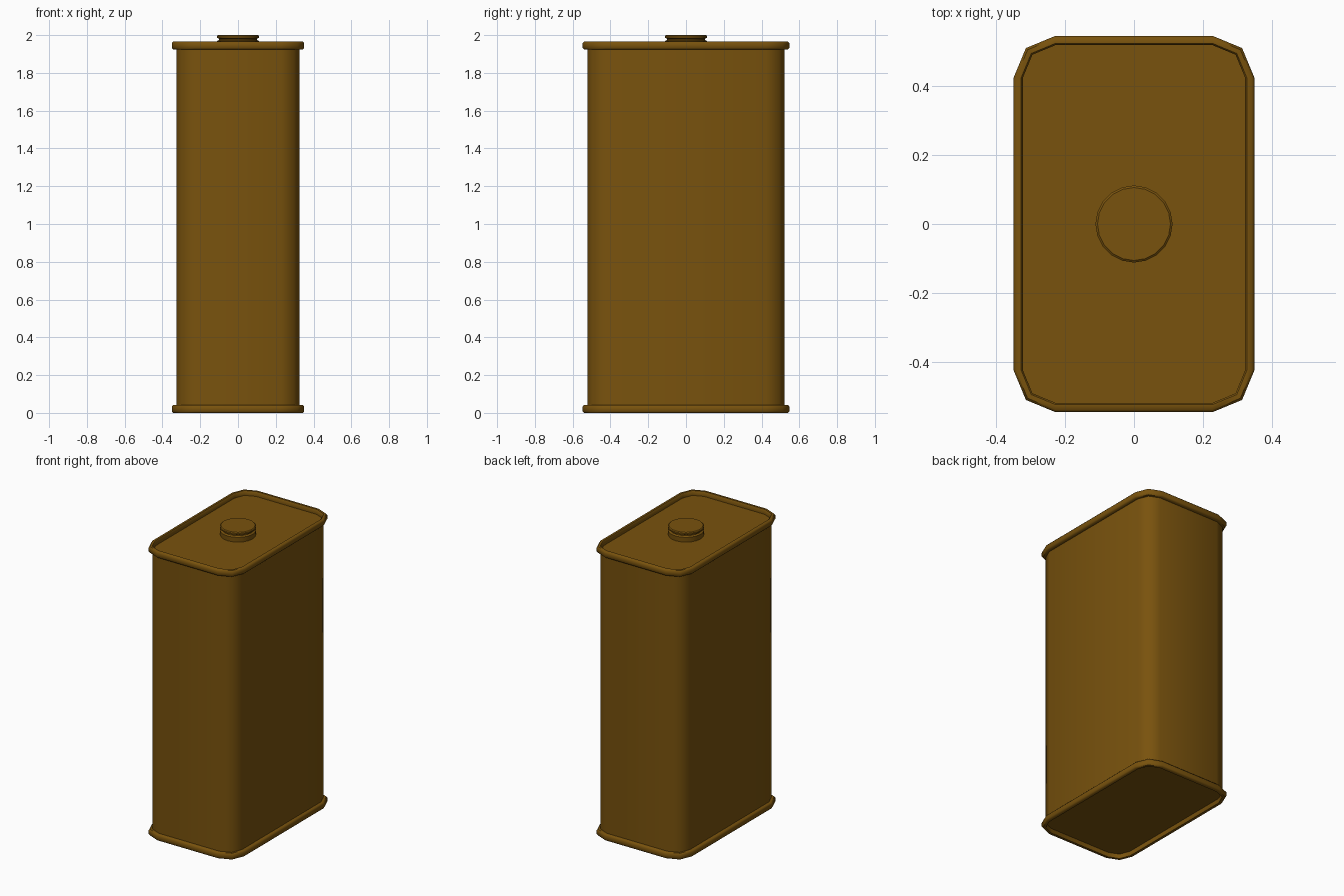
import bpy, bmesh, math

if "Cube" in bpy.data.objects:
    bpy.data.objects.remove(bpy.data.objects["Cube"])

mat = bpy.data.materials.new("brown_tin")
mat.diffuse_color = (0.19, 0.085, 0.004, 1)
mat.use_nodes = True
mat.node_tree.nodes["Principled BSDF"].inputs["Base Color"].default_value = mat.diffuse_color


def outline(hx, hy, r):
    """Rounded rectangle with two flat segments per corner."""
    pts = []
    for k, (sx, sy) in enumerate([(1, 1), (-1, 1), (-1, -1), (1, -1)]):
        for i in range(3):
            a = math.radians(90 * k + 45 * i)
            pts.append((sx * (hx - r) + r * math.cos(a),
                        sy * (hy - r) + r * math.sin(a)))
    return pts


def circle(r, n=20):
    return [(r * math.cos(2 * math.pi * i / n), r * math.sin(2 * math.pi * i / n))
            for i in range(n)]


def loft(name, rings, cap_start=False, cap_end=False, closed=False, angle=30):
    """Skin a stack of (outline, z) rings."""
    bm = bmesh.new()
    loops = [[bm.verts.new((x, y, z)) for x, y in pts] for pts, z in rings]
    pairs = list(zip(loops, loops[1:]))
    if closed:
        pairs.append((loops[-1], loops[0]))
    for a, b in pairs:
        n = len(a)
        for i in range(n):
            j = (i + 1) % n
            bm.faces.new((a[i], a[j], b[j], b[i]))
    if cap_start:
        bm.faces.new(loops[0][::-1])
    if cap_end:
        bm.faces.new(loops[-1])
    bmesh.ops.recalc_face_normals(bm, faces=bm.faces)
    me = bpy.data.meshes.new(name)
    bm.to_mesh(me)
    bm.free()
    ob = bpy.data.objects.new(name, me)
    bpy.context.collection.objects.link(ob)
    me.materials.append(mat)
    bpy.ops.object.select_all(action='DESELECT')
    ob.select_set(True)
    bpy.context.view_layer.objects.active = ob
    bpy.ops.object.shade_smooth_by_angle(angle=math.radians(angle))
    return ob


def section(d):
    """Can outline grown outward by d from the body wall."""
    return outline(0.325 + d, 0.522 + d, 0.097 + d)


# Body with recessed lid and base
loft("can_body", [(section(0), 0.03), (section(0), 1.935)], True, True, angle=50)

# Rolled seams at the top and bottom
seam = [(0.0, 0.0), (0.018, 0.0), (0.025, 0.008), (0.025, 0.034),
        (0.018, 0.042), (0.003, 0.042), (-0.002, 0.036), (-0.002, 0.006)]
for name, z0 in (("bottom_seam", 0.004), ("top_seam", 1.924)):
    loft(name, [(section(d), z0 + z) for d, z in seam], closed=True, angle=50)

# Screw cap with a groove under its top disc
cap = [(0.11, 1.93), (0.112, 1.968), (0.1, 1.974), (0.1, 1.98),
       (0.112, 1.986), (0.112, 1.995), (0.106, 2.0)]
loft("screw_cap", [(circle(r), z) for r, z in cap], True, True)

# Rest the lower seam on the ground
bpy.data.objects["bottom_seam"].location.z = -0.004
